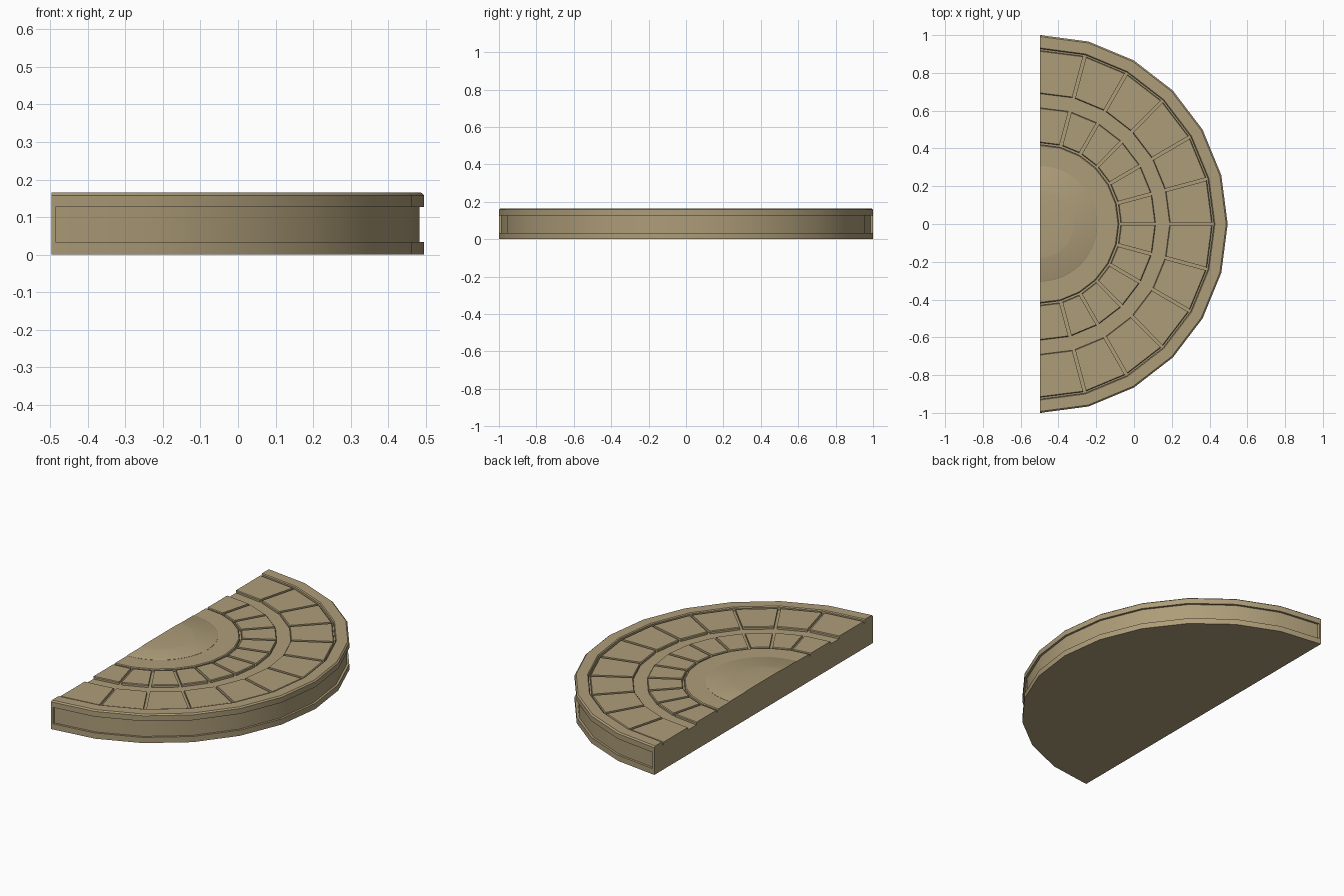
import bpy, bmesh, math

cube = bpy.data.objects.get("Cube")
if cube:
    bpy.data.objects.remove(cube, do_unlink=True)

stone = bpy.data.materials.new("tan stone")
stone.use_nodes = True
TAN = (0.42, 0.335, 0.19, 1)
stone.diffuse_color = TAN
stone.node_tree.nodes["Principled BSDF"].inputs["Base Color"].default_value = TAN

CENTRE_X, SCALE_X = -0.497, 0.993
STEP = 15          # degrees per segment
FLOOR = 0.143      # bottom of the carved channels


def sweep(name, profile, start=-90, end=90, segments=12, gap_start=0, gap_end=0):
    """Sweep a closed (radius, z) profile around the flat side's midpoint and cap both ends."""
    bm = bmesh.new()
    rings = []
    for i in range(segments + 1):
        t = i / segments
        ring = []
        for r, z in profile:
            rr = max(r, 0.001)
            a = math.radians(start) + gap_start / rr
            b = math.radians(end) - gap_end / rr
            ang = a + (b - a) * t
            ring.append(bm.verts.new((CENTRE_X + SCALE_X * r * math.cos(ang),
                                      r * math.sin(ang), z)))
        rings.append(ring)
    n = len(profile)
    for a, b in zip(rings, rings[1:]):
        for k in range(n):
            j = (k + 1) % n
            if profile[k][0] > 0 or profile[j][0] > 0:
                bm.faces.new((a[k], a[j], b[j], b[k]))
    bm.faces.new(rings[0])
    bm.faces.new(rings[-1])
    bmesh.ops.remove_doubles(bm, verts=bm.verts, dist=1e-5)
    bmesh.ops.recalc_face_normals(bm, faces=bm.faces)
    mesh = bpy.data.meshes.new(name)
    bm.to_mesh(mesh)
    bm.free()
    mesh.materials.append(stone)
    obj = bpy.data.objects.new(name, mesh)
    bpy.context.collection.objects.link(obj)
    bpy.ops.object.select_all(action='DESELECT')
    obj.select_set(True)
    bpy.context.view_layer.objects.active = obj
    bpy.ops.object.shade_smooth_by_angle(angle=math.radians(30))
    return obj


def slab(inner, outer, bottom, top, bevel=0.004):
    """Closed profile of a slab with chamfered top edges."""
    return [(inner, bottom), (outer, bottom), (outer, top - bevel), (outer - bevel, top),
            (inner + bevel, top), (inner, top - bevel)]


# Drum with recessed outer band and raised rim
sweep("drum", [(0, 0), (1, 0), (1, 0.033), (0.987, 0.033), (0.987, 0.127), (1, 0.127),
               (1, 0.158), (0.992, 0.165), (0.932, 0.165), (0.927, 0.16),
               (0.927, FLOOR), (0, FLOOR)])

# Lips closing the recessed band at the flat side
lip = [(0.98, 0.033), (1, 0.033), (1, 0.127), (0.98, 0.127)]
sweep("front_end_lip", lip, -90, -89.4, 1)
sweep("back_end_lip", lip, 89.4, 90, 1)

# Two rings of paving panels with slits between them
for name, inner, outer in (("inner_panel", 0.43, 0.615), ("outer_panel", 0.69, 0.918)):
    for i in range(12):
        start = -90 + i * STEP
        sweep(name, slab(inner, outer, FLOOR - 0.005, 0.158), start, start + STEP, 1,
              0.008 if i > 0 else 0, 0.008 if i < 11 else 0)

# Hub: polygonal platform, round disc and small central boss
sweep("hub_platform", [(0, FLOOR - 0.005), (0.42, FLOOR - 0.005), (0.42, 0.155),
                       (0.415, 0.159), (0, 0.159)])
sweep("hub_disc", [(0, 0.15), (0.305, 0.15), (0.305, 0.16), (0.301, 0.162), (0, 0.162)],
      segments=24)
sweep("centre_boss", [(0, 0.155), (0.18, 0.155), (0.18, 0.162), (0.14, 0.165), (0, 0.165)],
      segments=24)
